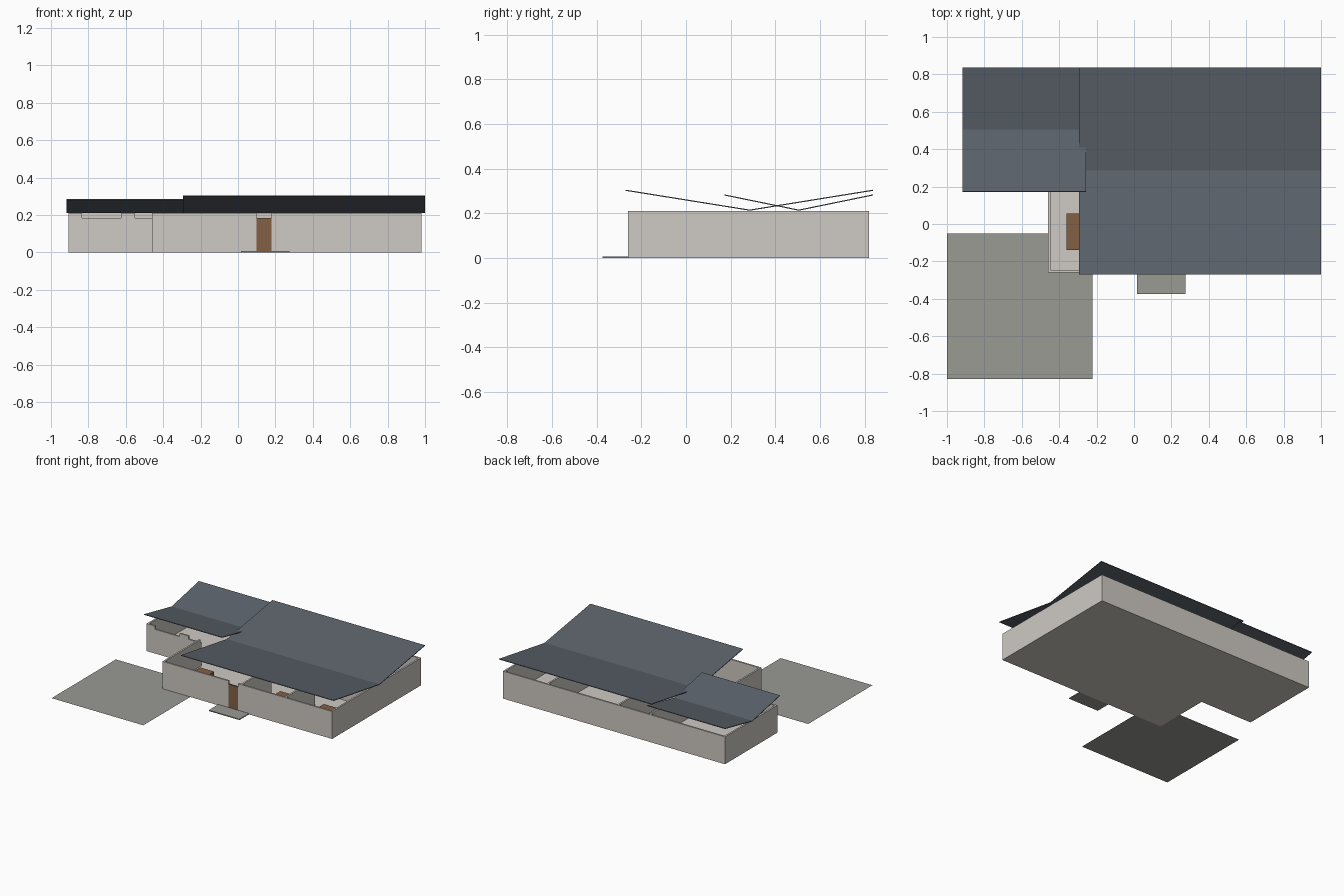
import bpy, bmesh

cube = bpy.data.objects.get("Cube")
if cube:
    bpy.data.objects.remove(cube, do_unlink=True)


def material(name, r, g, b):
    m = bpy.data.materials.new(name)
    m.use_nodes = True
    m.diffuse_color = (r, g, b, 1)
    m.node_tree.nodes["Principled BSDF"].inputs["Base Color"].default_value = (r, g, b, 1)
    return m


PLASTER = material("warm plaster", 0.62, 0.59, 0.55)
SLATE = material("slate roof", 0.107, 0.125, 0.147)
CONCRETE = material("concrete", 0.32, 0.325, 0.295)
WOOD = material("brown wood", 0.225, 0.115, 0.06)


def finish(name, bm, mat):
    bmesh.ops.recalc_face_normals(bm, faces=bm.faces)
    mesh = bpy.data.meshes.new(name)
    bm.to_mesh(mesh)
    bm.free()
    mesh.materials.append(mat)
    obj = bpy.data.objects.new(name, mesh)
    bpy.context.collection.objects.link(obj)
    return obj


def add_box(bm, x, y, z):
    verts = bmesh.ops.create_cube(bm, size=1)["verts"]
    for v in verts:
        for i, (lo, hi) in enumerate((x, y, z)):
            v.co[i] = lo if v.co[i] < 0 else hi


def boxes(name, mat, parts):
    bm = bmesh.new()
    for part in parts:
        add_box(bm, *part)
    return finish(name, bm, mat)


def prism(name, mat, outline, z, height):
    bm = bmesh.new()
    face = bm.faces.new([bm.verts.new((x, y, z)) for x, y in outline])
    if height:
        top = bmesh.ops.extrude_face_region(bm, geom=[face])["geom"]
        for v in top:
            if isinstance(v, bmesh.types.BMVert):
                v.co.z += height
    return finish(name, bm, mat)


# Main footprint values
L, R, F, B = -0.905, 0.98, -0.26, 0.82
SX, SY = -0.46, 0.185      # inner corner of the L plan
H, DOOR_H, T = 0.21, 0.185, 0.013
FULL = (0, H)

# Floor slab
prism("floor", PLASTER,
      [(SX, F), (R, F), (R, B), (L, B), (L, SY), (SX, SY)], 0, 0.006)

# Outer walls, with a gap above each doorway
boxes("outer_walls", PLASTER, [
    ((L, R), (B - T, B), FULL),
    ((R - T, R), (F, B - T), FULL),
    ((L, L + T), (SY, B - T), FULL),
    ((SX, SX + T), (F, SY), FULL),
    ((SX + T, 0.10), (F, F + T), FULL),
    ((0.18, R - T), (F, F + T), FULL),
])
boxes("wing_front_wall", PLASTER, [
    ((L + T, SX + T), (SY, SY + T), (0, DOOR_H)),
    ((L + T, -0.835), (SY, SY + T), (DOOR_H, H)),
    ((-0.625, -0.55), (SY, SY + T), (DOOR_H, H)),
])

# Room partitions
boxes("partition_walls", PLASTER, [
    ((x, x + T), (y0, y1), FULL)
    for x, y0, y1 in ((-0.27, 0.3, B - T), (0.0, 0.3, B - T), (0.6, 0.3, B - T),
                      (0.2, F + T, 0.1), (0.57, F + T, 0.1))
] + [((-0.27, R - T), (0.3, 0.3 + T), FULL)])

# Front door and its porch slab
boxes("front_door", WOOD, [((0.10, 0.18), (F, F + T), (0, DOOR_H))])
boxes("porch_slab", CONCRETE, [((0.015, 0.275), (-0.375, F), (0, 0.007))])

# Low tables in the front rooms
boxes("room_tables", WOOD, [
    ((x, x + 0.12), (-0.14, 0.055), (0.006, 0.07)) for x in (-0.36, 0.32, 0.69)])

# Driveway sheet
prism("driveway", CONCRETE,
      [(-1, -0.83), (-0.222, -0.83), (-0.222, -0.052), (-1, -0.052)], 0.001, 0)


# Thin V-shaped roofs
def valley_roof(name, x0, x1, front, valley, back, eave):
    bm = bmesh.new()
    rows = [[bm.verts.new((x, y, z)) for x in (x0, x1)]
            for y, z in ((front, eave), (valley, H + 0.004), (back, eave))]
    for a, b in zip(rows, rows[1:]):
        bm.faces.new((a[0], a[1], b[1], b[0]))
    roof = finish(name, bm, SLATE)
    solid = roof.modifiers.new("thickness", "SOLIDIFY")
    solid.thickness = 0.005
    solid.offset = 0


valley_roof("main_roof", -0.295, 1.0, -0.27, 0.285, 0.837, 0.303)
valley_roof("wing_roof", -0.917, -0.257, 0.172, 0.505, 0.837, 0.282)
